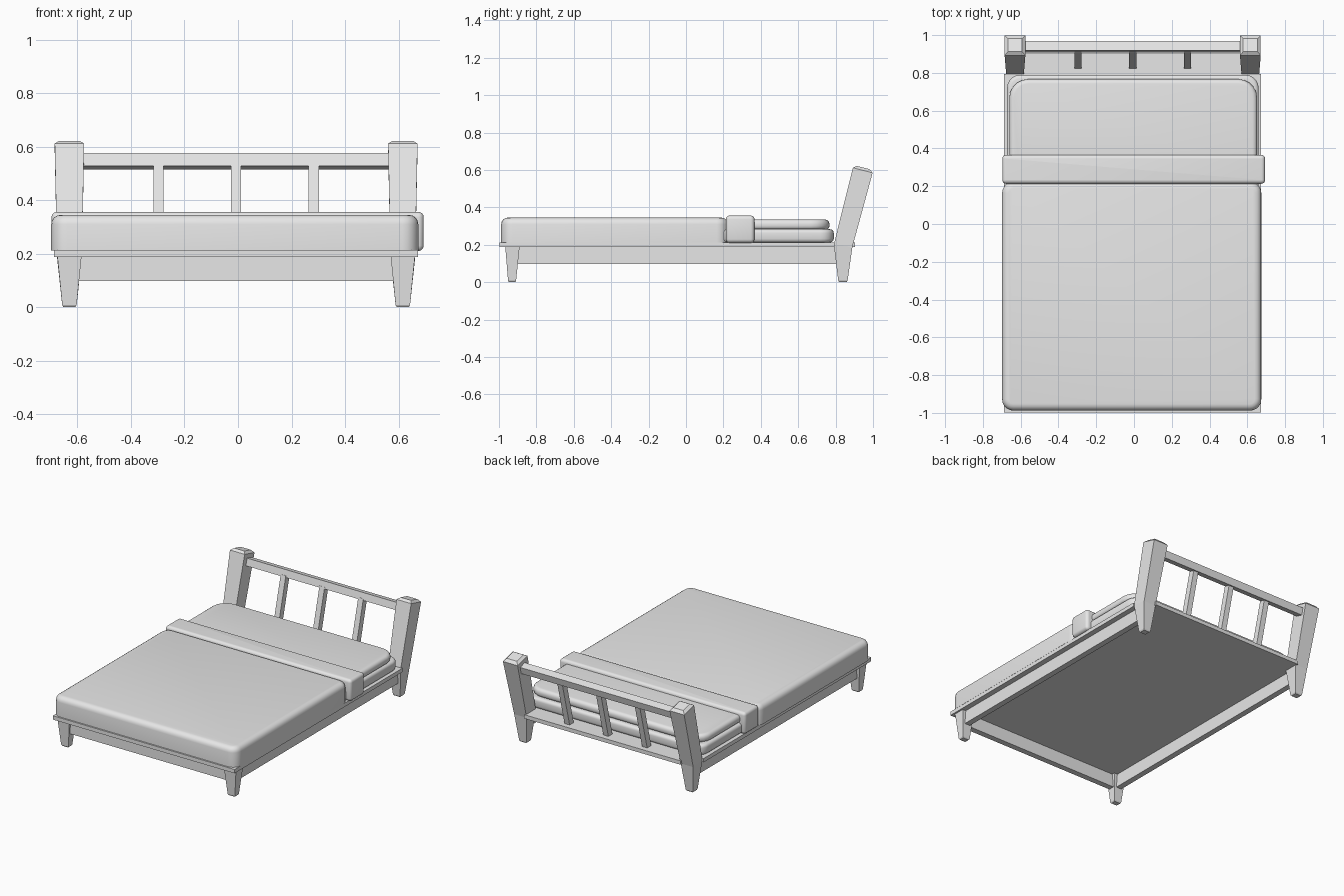
import bpy, bmesh, math

cube = bpy.data.objects.get("Cube")
if cube:
    bpy.data.objects.remove(cube, do_unlink=True)

grey = bpy.data.materials.new("plain_grey")
grey.use_nodes = True
grey.diffuse_color = (0.8, 0.8, 0.8, 1)
grey.node_tree.nodes["Principled BSDF"].inputs["Base Color"].default_value = (0.8, 0.8, 0.8, 1)

MID = -0.007                      # centre line of the frame
SIDE = 0.623                      # leg distance from the centre line
TILT = math.atan(0.259)           # backward lean of the headboard


def finish(name, bm, smooth=False):
    bmesh.ops.recalc_face_normals(bm, faces=bm.faces)
    mesh = bpy.data.meshes.new(name)
    bm.to_mesh(mesh)
    bm.free()
    mesh.materials.append(grey)
    if smooth:
        mesh.shade_smooth()
        mesh.set_sharp_from_angle(angle=math.radians(40))
    obj = bpy.data.objects.new(name, mesh)
    bpy.context.collection.objects.link(obj)
    return obj


def loft(name, x, sections):
    """Rectangular sections (y, z, width, depth, tilt) joined bottom to top."""
    bm = bmesh.new()
    rings = []
    for y, z, w, d, t in sections:
        ring = []
        for u, v in ((-1, -1), (1, -1), (1, 1), (-1, 1)):
            v *= d / 2
            ring.append(bm.verts.new((x + u * w / 2, y + v * math.cos(t), z - v * math.sin(t))))
        rings.append(ring)
    for a, b in zip(rings, rings[1:]):
        for i in range(4):
            j = (i + 1) % 4
            bm.faces.new((a[i], a[j], b[j], b[i]))
    bm.faces.new(rings[0])
    bm.faces.new(rings[-1])
    return finish(name, bm)


def box_mesh(x0, x1, y0, y1, z0, z1):
    bm = bmesh.new()
    bmesh.ops.create_cube(bm, size=1)
    for v in bm.verts:
        v.co = (x1 if v.co.x > 0 else x0, y1 if v.co.y > 0 else y0, z1 if v.co.z > 0 else z0)
    return bm


def box(name, *size):
    return finish(name, box_mesh(*size))


def slab(name, size, corner, top, bottom=0):
    """Soft block: rounded corners in plan, then rounded rims."""
    bm = box_mesh(*size)
    z0, z1 = size[4:]

    def bevel(edges, offset, segments):
        bmesh.ops.bevel(bm, geom=edges, offset=offset, segments=segments,
                        profile=0.5, affect='EDGES', clamp_overlap=True)

    def rim(z):
        return [e for e in bm.edges if all(abs(v.co.z - z) < 1e-5 for v in e.verts)]

    bevel([e for e in bm.edges if abs(e.verts[0].co.z - e.verts[1].co.z) > 1e-4], corner, 5)
    bevel(rim(z1), top, 4)
    if bottom:
        bevel(rim(z0), bottom, 3)
    return finish(name, bm, smooth=True)


def lean(z):
    return 0.84 + 0.259 * (z - 0.195)


# Legs and leaning headboard posts
for s, side in ((1, "left"), (-1, "right")):
    x = MID + s * SIDE
    loft("front_leg_" + side, x, [
        (-0.93, 0, 0.044, 0.034, 0),
        (-0.93, 0.008, 0.054, 0.043, 0),
        (-0.928, 0.188, 0.09, 0.076, 0)])
    loft("headboard_post_" + side, x, [
        (0.839, 0, 0.044, 0.04, 0),
        (0.839, 0.008, 0.054, 0.05, 0),
        (0.84, 0.195, 0.093, 0.1, TILT / 2),
        (0.945, 0.598, 0.11, 0.109, TILT),
        (0.947, 0.613, 0.076, 0.072, TILT)])
    box("side_rail_" + side, x - 0.02, x + 0.02, -0.93, 0.83, 0.098, 0.19)

# Platform and front rail
box("front_rail", MID - SIDE, MID + SIDE, -0.95, -0.91, 0.098, 0.19)
box("platform", MID - 0.68, MID + 0.68, -0.998, 0.795, 0.187, 0.213)
box("platform_back", MID - 0.585, MID + 0.585, 0.79, 0.903, 0.187, 0.213)

# Headboard rail and slats
loft("headboard_rail", MID, [
    (lean(z) + 0.008, z, 1.16, 0.052, TILT) for z in (0.522, 0.569)])
for i in (-1, 0, 1):
    loft("headboard_slat", MID + i * 0.29, [
        (lean(z), z, 0.038, 0.042, TILT) for z in (0.205, 0.535)])

# Bedding
slab("mattress", (-0.672, 0.66, -0.96, 0.79, 0.212, 0.283), 0.07, 0.02, 0.02)
slab("pillow", (-0.66, 0.652, 0.15, 0.767, 0.282, 0.335), 0.1, 0.024, 0.018)
slab("blanket", (-0.698, 0.674, -0.988, 0.225, 0.212, 0.345), 0.06, 0.035)
slab("blanket_fold", (-0.697, 0.694, 0.213, 0.366, 0.21, 0.356), 0.02, 0.02, 0.02)
